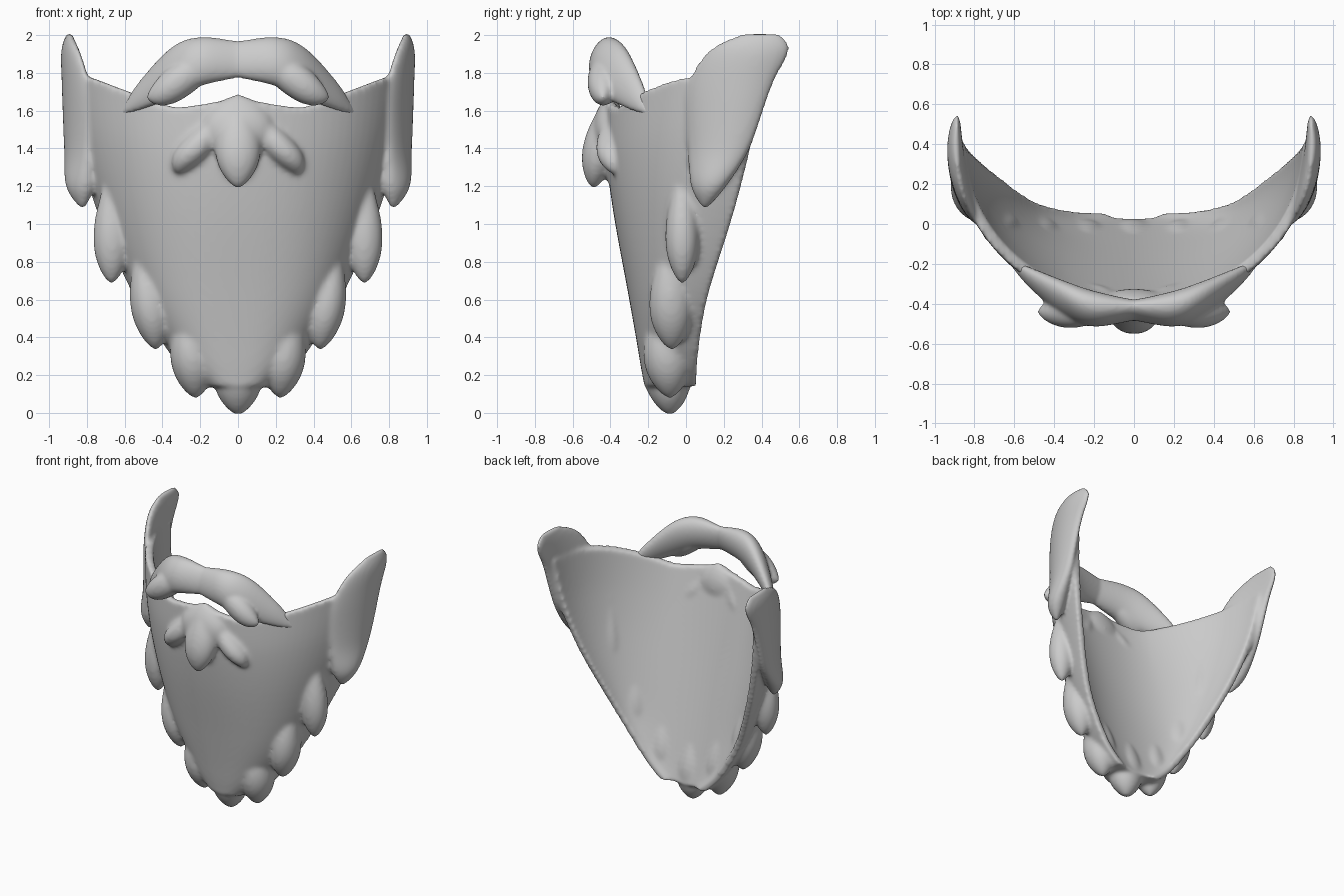
import bpy, bmesh, math
from mathutils import Vector

if "Cube" in bpy.data.objects:
    bpy.data.objects.remove(bpy.data.objects["Cube"])

def spline(rows, steps=6):
    """Catmull-Rom interpolation through rows of numbers."""
    out, n = [], len(rows)
    for i in range(n - 1):
        q = rows[max(i - 1, 0)], rows[i], rows[i + 1], rows[min(i + 2, n - 1)]
        for s in range(steps):
            t = s / steps
            out.append([0.5 * (2 * b + (c - a) * t + (2 * a - 5 * b + 4 * c - d) * t * t
                               + (3 * b - a - 3 * c + d) * t ** 3) for a, b, c, d in zip(*q)])
    return out + [list(rows[-1])]

def bridge(bm, rings):
    n = len(rings[0])
    for a, b in zip(rings, rings[1:]):
        for i in range(n):
            j = (i + 1) % n
            bm.faces.new((a[i], a[j], b[j], b[i]))

def loft(bm, rows, yaw=0, side=1, along_x=False, bow=0, n=32):
    """Loft ellipses. Row = x, y, z, radius 1, radius 2."""
    rings = []
    for x, y, z, r1, r2 in rows:
        ring = []
        for k in range(n):
            a = 2 * math.pi * k / n
            u, v = max(r1, 0.004) * math.cos(a), max(r2, 0.004) * math.sin(a)
            p = u * math.cos(yaw) - v * math.sin(yaw)
            q = u * math.sin(yaw) + v * math.cos(yaw)
            co = (x, y + p, z + q) if along_x else (x + p - bow * (y + q - 0.33) ** 2, y + q, z)
            ring.append(bm.verts.new((co[0] * side, co[1], co[2])))
        rings.append(ring)
    bridge(bm, rings)
    bm.faces.new(rings[0])
    bm.faces.new(rings[-1])

def teardrop(bm, root, tip, r1, r2, side=1, along_x=False, skew=1.6):
    """Hair lock swelling from root towards a rounded tip."""
    rows = []
    for k in range(25):
        t = math.sin(math.pi / 2 * k / 24)
        r = max(math.sin(math.pi * t ** skew), 0) ** 0.68
        rows.append((*Vector(root).lerp(Vector(tip), t), r1 * r, r2 * r))
    loft(bm, rows, 0, side, along_x)

def finish(bm, name, voxel, smooth):
    bmesh.ops.recalc_face_normals(bm, faces=bm.faces)
    me = bpy.data.meshes.new(name)
    bm.to_mesh(me)
    bm.free()
    ob = bpy.data.objects.new(name, me)
    bpy.context.collection.objects.link(ob)
    r = ob.modifiers.new("fuse", 'REMESH')
    r.mode, r.voxel_size, r.use_smooth_shade = 'VOXEL', voxel, True
    s = ob.modifiers.new("soften", 'SMOOTH')
    s.factor, s.iterations = 0.5, smooth

def rim_lift(x):
    """Upper edge: raised at the mouth centre, climbing to the ears."""
    return 0.045 * math.exp(-(x / 0.2) ** 2) + 0.015 + 0.17 * min(max((abs(x) - 0.35) / 0.45, 0), 1)

# Beard shell: each level is z, half width, front y, back rim y
levels = [(0.14, 0.19, -0.22, 0.055), (0.25, 0.31, -0.24, 0.06), (0.4, 0.42, -0.265, 0.075),
          (0.65, 0.57, -0.31, 0.125), (1.05, 0.755, -0.385, 0.26), (1.35, 0.86, -0.425, 0.35),
          (1.6, 0.905, -0.43, 0.4)]
bm = bmesh.new()
N, rings = 48, []
for z, w, front, back in spline(levels):
    f = (z - 0.14) / 1.46
    inner = 0.03 - 0.41 * f
    ring = []
    for wide, y0, p, order in ((w, front, 1.35 - 0.35 * f, range(N + 1)),
                               (w - 0.06, inner, 1, range(N, -1, -1))):
        for k in order:
            a = math.pi * (k / N - 0.5)
            x = wide * math.sin(a)
            y = y0 + (back - y0) * (1 - math.cos(a)) ** p
            ring.append(bm.verts.new((x, y, z + f ** 3 * rim_lift(x))))
    rings.append(ring)
bridge(bm, rings)
for ring in (rings[0], rings[-1]):
    for k in range(N):
        bm.faces.new((ring[k], ring[k + 1], ring[-2 - k], ring[-1 - k]))

# Sideburns, mirrored
sideburn = spline([(0.895, 0.4, 2.01, 0.014, 0.1), (0.895, 0.335, 1.92, 0.038, 0.215),
                   (0.88, 0.235, 1.73, 0.048, 0.225), (0.868, 0.175, 1.4, 0.056, 0.165),
                   (0.865, 0.12, 1.2, 0.068, 0.095), (0.855, 0.1, 1.08, 0.012, 0.012)])
# Hanging locks and outer chin tufts, mirrored
locks = [((0.66, -0.02, 1.4), (0.67, -0.02, 0.68), 0.1, 0.09),
         ((0.52, -0.09, 1.0), (0.435, -0.075, 0.33), 0.105, 0.115),
         ((0.27, -0.13, 0.7), (0.225, -0.085, 0.075), 0.118, 0.125),
         ((0.06, -0.39, 1.65), (0.315, -0.385, 1.265), 0.1, 0.09)]
for side in (1, -1):
    loft(bm, sideburn, -0.1, side, bow=0.6)
    for lock in locks:
        teardrop(bm, *lock, side)

# Centre lock, then the chin tuft's base and middle
teardrop(bm, (0, -0.13, 0.6), (0, -0.085, -0.014), 0.132, 0.125)
teardrop(bm, (0, -0.4, 1.69), (0, -0.42, 1.32), 0.19, 0.085, skew=1)
teardrop(bm, (0, -0.41, 1.69), (0, -0.49, 1.185), 0.122, 0.092, skew=1.25)
finish(bm, "beard", 0.013, 14)

# Moustache: sweeping wing plus a forward lobe on each side
bm = bmesh.new()
wing = spline([(-0.08, -0.432, 1.88, 0.05, 0.09), (0, -0.432, 1.872, 0.047, 0.1),
               (0.2, -0.425, 1.86, 0.085, 0.133), (0.35, -0.375, 1.8, 0.085, 0.14),
               (0.52, -0.27, 1.68, 0.05, 0.08), (0.625, -0.19, 1.585, 0.012, 0.012)])
for side in (1, -1):
    loft(bm, wing, -0.28, side, True)
    teardrop(bm, (0, -0.43, 1.91), (0.485, -0.44, 1.67), 0.085, 0.105, side, True)
finish(bm, "moustache", 0.011, 10)
